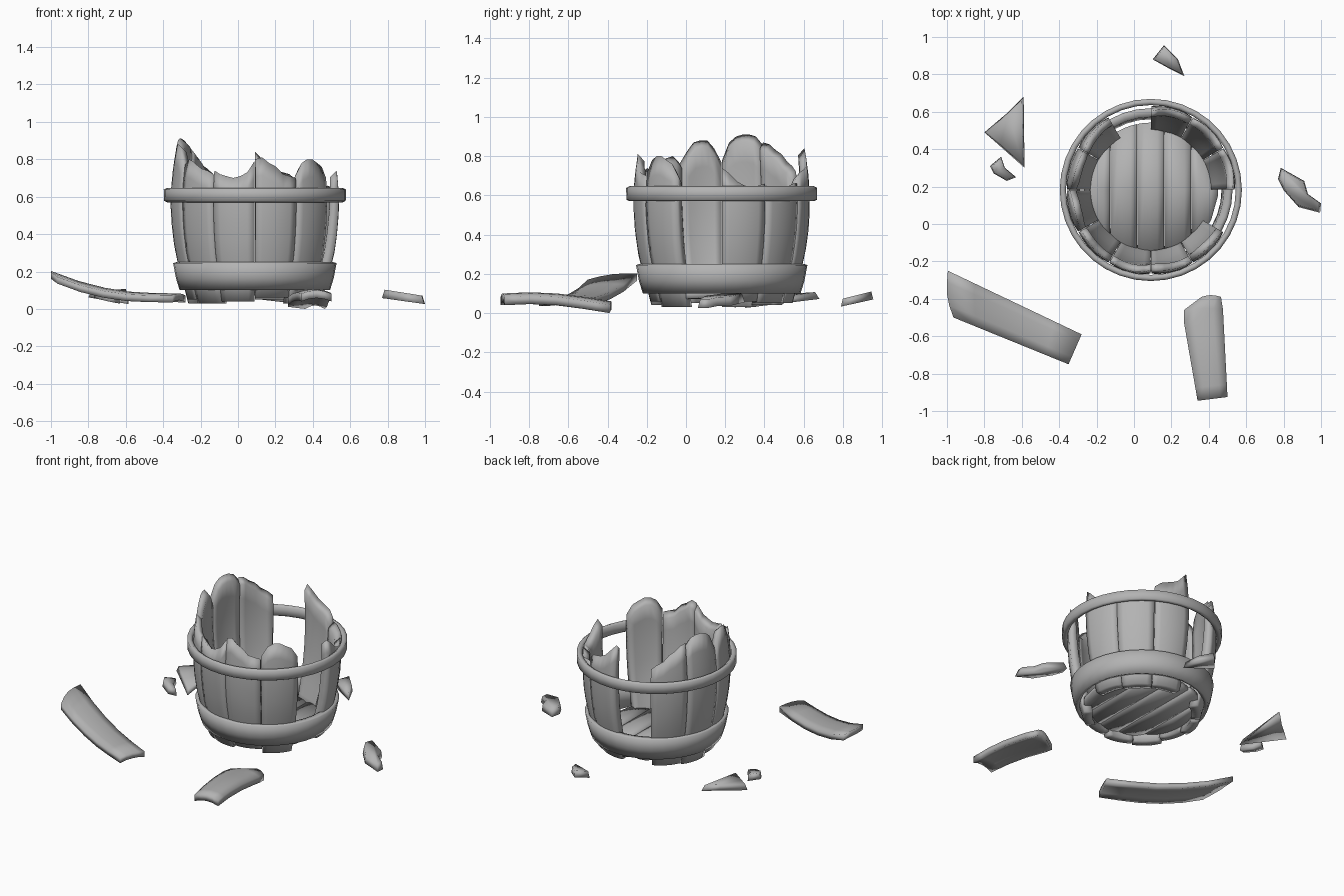
import bpy, bmesh, math
from mathutils import Vector

if "Cube" in bpy.data.objects:
    bpy.data.objects.remove(bpy.data.objects["Cube"])

CX, CY = 0.09, 0.182          # barrel axis

# Dull weathered wood and iron share one mid grey
GREY = bpy.data.materials.new("weathered_grey")
GREY.diffuse_color = (0.45, 0.45, 0.45, 1)
GREY.use_nodes = True
GREY.node_tree.nodes["Principled BSDF"].inputs["Base Color"].default_value = GREY.diffuse_color


def lerp_table(table, x):
    """Piecewise-linear lookup in [(x, y), ...]."""
    if x <= table[0][0]:
        return table[0][1]
    for (x0, y0), (x1, y1) in zip(table, table[1:]):
        if x <= x1:
            return y0 + (y1 - y0) * (x - x0) / (x1 - x0)
    return table[-1][1]


def even(values):
    n = len(values) - 1
    return [(i / n, v) for i, v in enumerate(values)]


def finish(name, bm):
    """Fully smooth-shaded object."""
    bmesh.ops.recalc_face_normals(bm, faces=bm.faces)
    me = bpy.data.meshes.new(name)
    bm.to_mesh(me)
    bm.free()
    for p in me.polygons:
        p.use_smooth = True
    me.materials.append(GREY)
    ob = bpy.data.objects.new(name, me)
    bpy.context.collection.objects.link(ob)
    return ob


def slab(name, f, nu, nv):
    """Closed curved board; f(u, v, w) gives a point, w = 0 outside, 1 inside."""
    bm = bmesh.new()
    g = [[[bm.verts.new(f(i / nu, j / nv, w)) for j in range(nv + 1)]
          for i in range(nu + 1)] for w in (0, 1)]
    for i in range(nu):
        for j in range(nv):
            for s in g:
                bm.faces.new((s[i][j], s[i + 1][j], s[i + 1][j + 1], s[i][j + 1]))
        for j in (0, nv):
            bm.faces.new((g[0][i][j], g[0][i + 1][j], g[1][i + 1][j], g[1][i][j]))
    for j in range(nv):
        for i in (0, nu):
            bm.faces.new((g[0][i][j], g[0][i][j + 1], g[1][i][j + 1], g[1][i][j]))
    return finish(name, bm)


def hoop(name, profile, n=36):
    """Lathe a closed (radius, z) profile round the barrel axis."""
    bm = bmesh.new()
    rings = [[bm.verts.new((CX + r * math.cos(2 * math.pi * k / n),
                            CY + r * math.sin(2 * math.pi * k / n), z))
              for r, z in profile] for k in range(n)]
    m = len(profile)
    for k in range(n):
        a, b = rings[k], rings[(k + 1) % n]
        for i in range(m):
            bm.faces.new((a[i], b[i], b[(i + 1) % m], a[(i + 1) % m]))
    return finish(name, bm)


def shard(name, outline, base, slope, thick):
    """Broken chip: outline extruded, lying on a tilted plane."""
    bm = bmesh.new()
    n = len(outline)
    cx = sum(p[0] for p in outline) / n
    cy = sum(p[1] for p in outline) / n
    layers = []
    for h, s in ((0, 1.0), (thick, 0.88)):
        layers.append([bm.verts.new((cx + (x - cx) * s, cy + (y - cy) * s,
                       base + slope[0] * (x - cx) + slope[1] * (y - cy) + h))
                       for x, y in outline])
    bm.faces.new(layers[0])
    bm.faces.new(layers[1])
    for i in range(n):
        k = (i + 1) % n
        bm.faces.new((layers[0][i], layers[0][k], layers[1][k], layers[1][i]))
    return finish(name, bm)


# Barrel staves: start angle -> (bottom height, jagged top heights)
RADIUS = [(0.03, 0.36), (0.1, 0.378), (0.2, 0.405), (0.3, 0.43), (0.42, 0.447),
          (0.55, 0.455), (0.65, 0.452), (0.75, 0.442), (0.92, 0.415)]
STAVES = {
    0: (0.06, [0.74, 0.71, 0.67, 0.65, 0.64, 0.65, 0.66]),
    30: (0.05, [0.65, 0.64, 0.63, 0.64, 0.65, 0.66, 0.66]),
    60: (0.05, [0.69, 0.72, 0.73, 0.74, 0.76, 0.80, 0.84]),
    120: (0.04, [0.72, 0.75, 0.77, 0.81, 0.83, 0.86, 0.87]),
    150: (0.03, [0.86, 0.90, 0.91, 0.91, 0.90, 0.87, 0.78]),
    180: (0.05, [0.77, 0.84, 0.88, 0.88, 0.87, 0.82, 0.76]),
    210: (0.03, [0.77, 0.80, 0.79, 0.77, 0.75, 0.74, 0.72]),
    240: (0.04, [0.74, 0.72, 0.71, 0.70, 0.71, 0.73, 0.79]),
    270: (0.06, [0.80, 0.81, 0.78, 0.76, 0.72, 0.71, 0.70]),
    300: (0.03, [0.72, 0.78, 0.80, 0.80, 0.78, 0.76, 0.70]),
}
for start, (low, tops) in STAVES.items():
    tab = even(tops)

    def stave(u, v, w, start=start, low=low, tab=tab):
        a = math.radians(start + 0.3 + 29.4 * u)
        z = low + (lerp_table(tab, u) - 0.035 * w - low) * v
        # outer face bulges a little more than the barrel circle
        r = lerp_table(RADIUS, z) - 0.006 * (2 * u - 1) ** 2
        r -= w * (0.06 - 0.006 * (2 * u - 1) ** 2) * (1 - 0.3 * v ** 4)
        return (CX + r * math.cos(a), CY + r * math.sin(a), z)

    slab(f"stave_{start:03d}", stave, 6, 8)

# Hoops
hoop("top_hoop", [(0.454, 0.58), (0.47, 0.57), (0.486, 0.578),
                  (0.487, 0.638), (0.47, 0.647), (0.454, 0.636)])
hoop("bottom_hoop", [(0.378, 0.108), (0.402, 0.10), (0.422, 0.165),
                     (0.437, 0.245), (0.42, 0.25), (0.39, 0.245)])

# Floor planks, running front to back with rounded faces
FR, COUNT = 0.36, 5
for k in range(COUNT):
    x0 = -FR + 2 * FR * k / COUNT
    x1 = x0 + 2 * FR / COUNT

    def plank(u, v, w, x0=x0, x1=x1):
        x = x0 + (x1 - x0) * (0.01 + 0.98 * u)
        half = math.sqrt(max(FR * FR - x * x, 0.0001))
        dome = 0.014 * (1 - (2 * u - 1) ** 2)
        z = 0.105 + dome if w == 0 else 0.085 - dome
        return (CX + x, CY + half * (2 * v - 1), z)

    slab(f"floor_plank_{k + 1}", plank, 4, 2)

# Fallen long stave, left front: curls upward at its far end
NEAR = (Vector((-0.35, -0.75)), Vector((-0.28, -0.59)))
FAR = (Vector((-0.97, -0.50)), Vector((-1.0, -0.25)))
CURL = even([0.035, 0.036, 0.042, 0.06, 0.09, 0.135])


def long_stave(u, v, w):
    p = NEAR[0].lerp(NEAR[1], u).lerp(FAR[0].lerp(FAR[1], u), v)
    p.x -= 0.02 * v ** 6 * (4 * u * (1 - u)) - 0.005 * v
    z = lerp_table(CURL, v) + 0.03 * v * v * u + 0.012 * (1 - (2 * u - 1) ** 2)
    return (max(p.x, -1.0), p.y, z + (0.036 if w == 0 else 0))


slab("fallen_long_stave", long_stave, 4, 5)

# Fallen short stave, front right: arched both ways
LEFT = [(0, 0.34), (0.85, 0.258), (0.96, 0.30), (1, 0.36)]
RIGHT = [(0, 0.50), (0.9, 0.475), (1, 0.465)]
ARCH = even([0.05, 0.056, 0.05, 0.032, 0.01])


def short_stave(u, v, w):
    a, b = lerp_table(LEFT, v), lerp_table(RIGHT, v)
    x = a + (b - a) * u
    y = -0.945 + 0.02 * u * (1 - v) + v * 0.555 + 0.01 * math.sin(math.pi * u) * v
    z = lerp_table(ARCH, v) + 0.018 * (1 - (2 * u - 1) ** 2) - 0.01
    return (x, y, z + (0.042 if w == 0 else 0))


slab("fallen_short_stave", short_stave, 4, 8)

# Loose splinters
shard("splinter_left_large", [(-0.59, 0.68), (-0.67, 0.60), (-0.80, 0.49), (-0.72, 0.42),
      (-0.585, 0.30)], 0.055, (-0.06, 0.12), 0.035)
shard("splinter_left_small", [(-0.77, 0.31), (-0.71, 0.36), (-0.69, 0.30), (-0.63, 0.25),
      (-0.68, 0.23), (-0.75, 0.27)], 0.045, (-0.2, 0.05), 0.04)
shard("splinter_back", [(0.10, 0.88), (0.16, 0.955), (0.235, 0.88), (0.27, 0.79),
      (0.19, 0.83)], 0.05, (0, 0.22), 0.04)
shard("splinter_right", [(0.77, 0.24), (0.785, 0.30), (0.91, 0.23), (0.93, 0.16), (1.0, 0.11),
      (0.995, 0.06), (0.88, 0.09), (0.80, 0.18)], 0.042, (-0.14, 0), 0.045)
